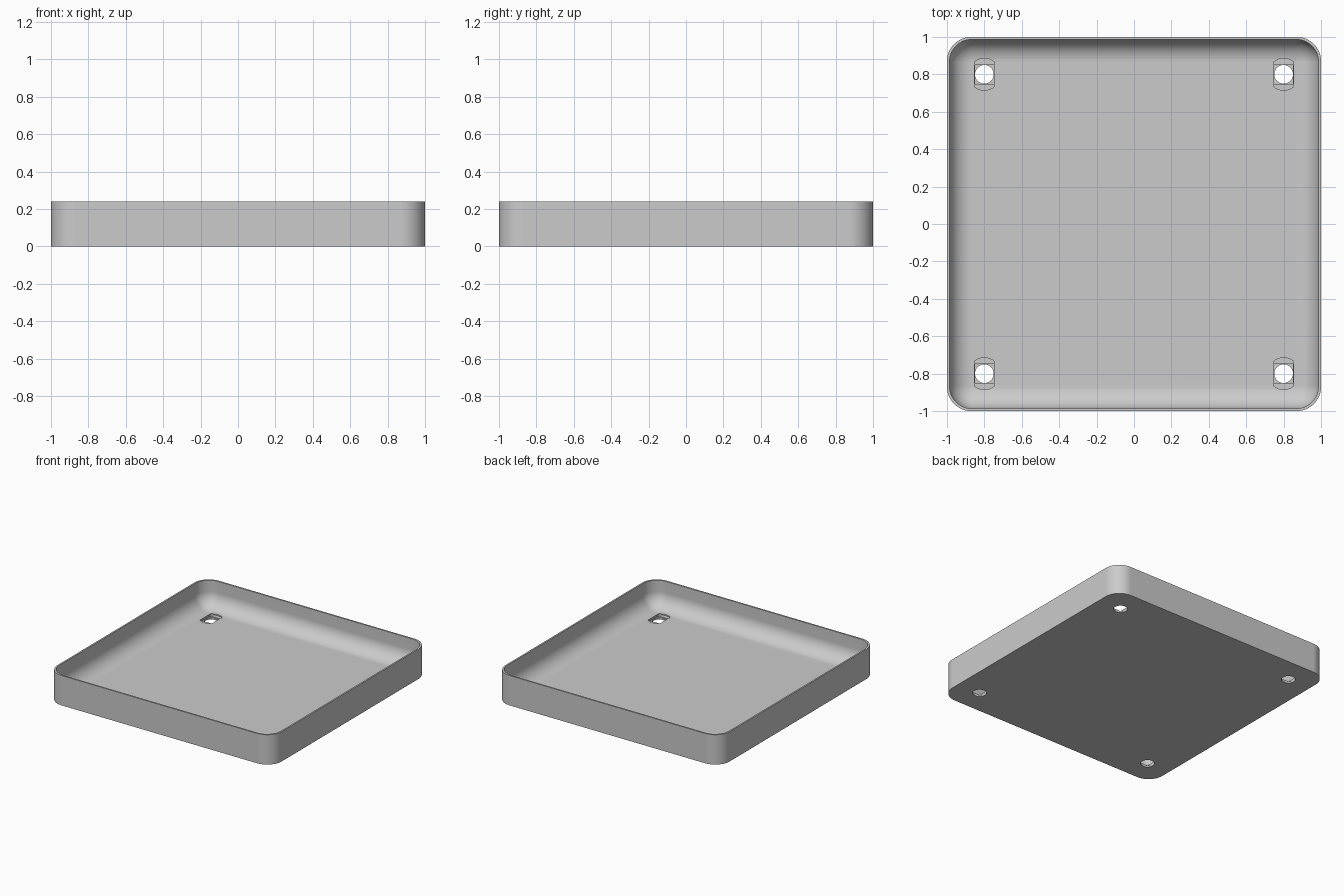
import bpy, bmesh
from math import sin, cos, pi

cube = bpy.data.objects.get("Cube")
if cube:
    bpy.data.objects.remove(cube, do_unlink=True)

HEIGHT, FLOOR, WALL = 0.24, 0.03, 0.013
CORNER, FILLET, HOLE = 0.13, 0.12, 0.8
STEPS = 12

grey = bpy.data.materials.new("light_grey")
grey.use_nodes = True
colour = (0.6, 0.6, 0.6, 1)
grey.diffuse_color = colour
grey.node_tree.nodes["Principled BSDF"].inputs["Base Color"].default_value = colour


def rounded_square(half, radius):
    """Outline of a square with rounded corners, counter-clockwise."""
    points = []
    for quarter, (sx, sy) in enumerate([(1, 1), (-1, 1), (-1, -1), (1, -1)]):
        for i in range(STEPS + 1):
            a = (quarter + i / STEPS) * pi / 2
            points.append((sx * (half - radius) + radius * cos(a),
                           sy * (half - radius) + radius * sin(a)))
    return points


def loft(name, rings):
    """Closed solid through a list of (outline, z) rings."""
    bm = bmesh.new()
    loops = [[bm.verts.new((x, y, z)) for x, y in outline] for outline, z in rings]
    for a, b in zip(loops, loops[1:]):
        for i in range(len(a)):
            j = (i + 1) % len(a)
            bm.faces.new((a[i], a[j], b[j], b[i]))
    bm.faces.new(list(reversed(loops[0])))
    bm.faces.new(loops[-1])
    bmesh.ops.recalc_face_normals(bm, faces=bm.faces)
    mesh = bpy.data.meshes.new(name)
    bm.to_mesh(mesh)
    bm.free()
    mesh.materials.append(grey)
    obj = bpy.data.objects.new(name, mesh)
    bpy.context.collection.objects.link(obj)
    return obj


# Tray: outer wall, rim, inner wall, then a rounded cove down to the floor
inner = 1 - WALL
rings = [(rounded_square(1, CORNER), 0),
         (rounded_square(1, CORNER), HEIGHT),
         (rounded_square(inner, CORNER - WALL + 0.005), HEIGHT)]
for i in range(STEPS + 1):
    a = i / STEPS * pi / 2
    inset = FILLET * (1 - cos(a))
    rings.append((rounded_square(inner - inset, FILLET - inset + 0.002),
                  FLOOR + FILLET * (1 - sin(a))))
tray = loft("tray", rings)

# Screw holes: round bore, square step, and a round-ended slot at the floor
bore = [(0.05 * cos(i * pi / 16), 0.05 * sin(i * pi / 16)) for i in range(32)]
square = [(0.051, 0.051), (-0.051, 0.051), (-0.051, -0.051), (0.051, -0.051)]
arc = [(0.052 - 0.104 * i / 8) for i in range(9)]
slot = [(x, (0.085 ** 2 - x * x) ** 0.5) for x in arc]
slot += [(-x, -y) for x, y in slot]

for outline, bottom in [(bore, -0.05), (square, 0.012), (slot, 0.021)]:
    for sx in (-1, 1):
        for sy in (-1, 1):
            cutter = loft("hole_cutter", [(outline, bottom), (outline, 0.1)])
            cutter.location = (sx * HOLE, sy * HOLE, 0)
            cutter.hide_render = True
            cut = tray.modifiers.new("hole", "BOOLEAN")
            cut.operation, cut.solver, cut.object = "DIFFERENCE", "EXACT", cutter

# Apply the cuts and drop the cutters
bpy.context.view_layer.update()
bpy.context.view_layer.objects.active = tray
tray.select_set(True)
for modifier in list(tray.modifiers):
    cutter = modifier.object
    bpy.ops.object.modifier_apply(modifier=modifier.name)
    bpy.data.objects.remove(cutter, do_unlink=True)

# Smooth curves with flat walls and floor
bpy.ops.object.shade_smooth_by_angle(angle=pi / 6)
weighted = tray.modifiers.new("flat_faces", "WEIGHTED_NORMAL")
weighted.keep_sharp = True
